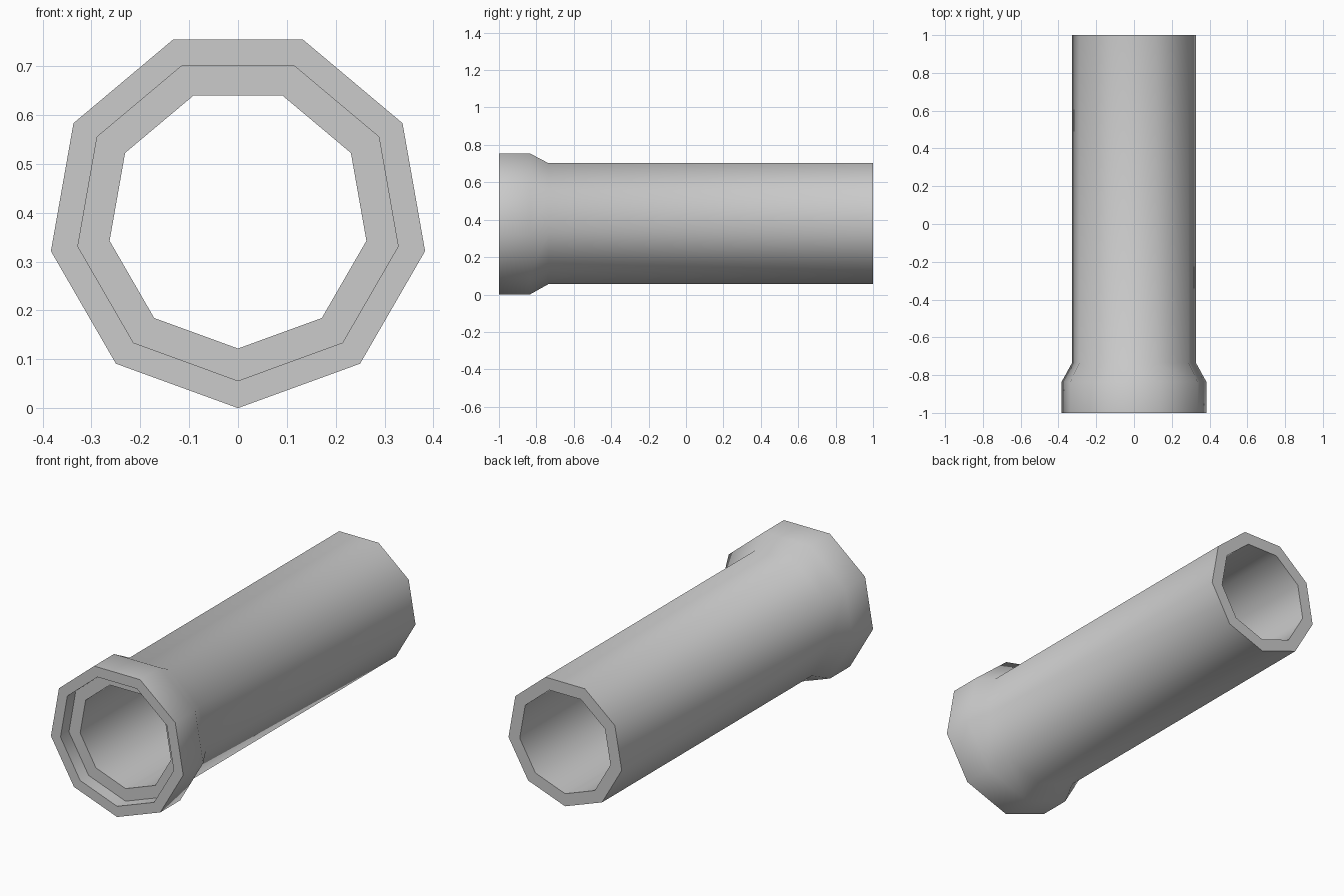
import bpy, bmesh, math
from mathutils import Vector

cube = bpy.data.objects.get("Cube")
if cube:
    bpy.data.objects.remove(cube, do_unlink=True)

SIDES = 9
COLLAR, BARREL, BORE = 0.389, 0.333, 0.267  # corner radii
AXIS_Z = COLLAR                             # lowest corner rests on the ground

# Closed wall section as (radius, y): collar, flare, barrel, bore, socket
section = [
    (COLLAR, -1.0), (COLLAR, -0.835), (BARREL, -0.735), (BARREL, 1.0),
    (BORE, 1.0), (BORE, -0.93), (BARREL, -0.93), (BARREL, -1.0),
]


def make_material(name, colour):
    mat = bpy.data.materials.new(name)
    mat.use_nodes = True
    mat.diffuse_color = colour
    bsdf = next(n for n in mat.node_tree.nodes if n.type == 'BSDF_PRINCIPLED')
    bsdf.inputs["Base Color"].default_value = colour
    return mat


def lathe(name, points, sides, mat):
    """Sweep a closed section around the y axis."""
    bm = bmesh.new()
    rings = []
    for r, y in points:
        ring = []
        for i in range(sides):
            a = math.tau * i / sides
            ring.append(bm.verts.new(Vector((r * math.sin(a), y, -r * math.cos(a)))))
        rings.append(ring)
    for k, ring in enumerate(rings):
        following = rings[(k + 1) % len(rings)]
        for i in range(sides):
            j = (i + 1) % sides
            bm.faces.new((ring[i], ring[j], following[j], following[i]))
    bmesh.ops.recalc_face_normals(bm, faces=bm.faces)
    mesh = bpy.data.meshes.new(name)
    bm.to_mesh(mesh)
    bm.free()
    mesh.materials.append(mat)
    obj = bpy.data.objects.new(name, mesh)
    bpy.context.collection.objects.link(obj)
    return obj


# Socketed pipe, smooth around its length with crisp rims
pipe = lathe("socket_pipe", section, SIDES, make_material("light_grey", (0.6, 0.6, 0.6, 1.0)))
pipe.location.z = AXIS_Z
bpy.ops.object.select_all(action='DESELECT')
pipe.select_set(True)
bpy.context.view_layer.objects.active = pipe
bpy.ops.object.shade_smooth_by_angle(angle=math.radians(50))
